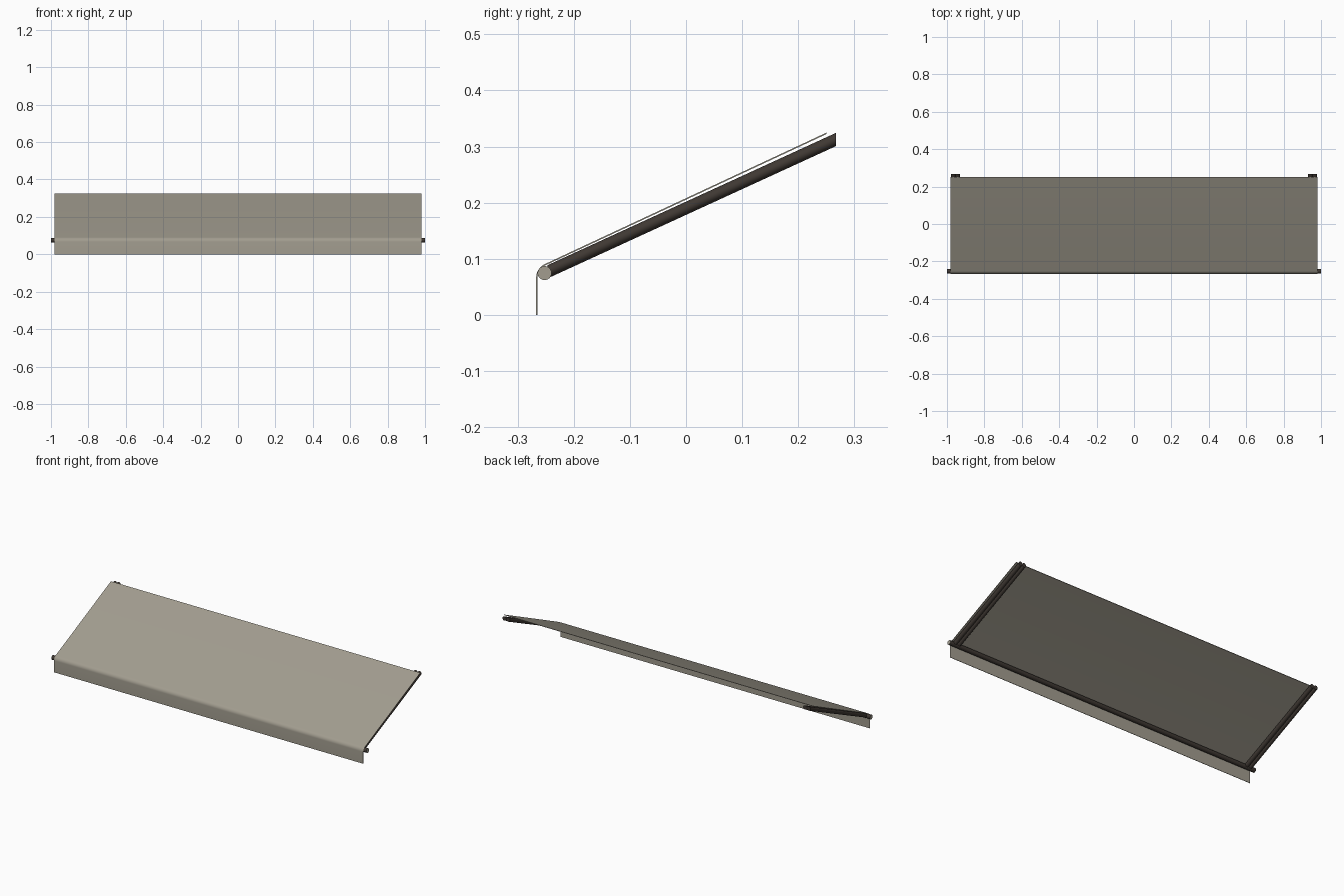
import bpy, bmesh, math

if "Cube" in bpy.data.objects:
    bpy.data.objects.remove(bpy.data.objects["Cube"])


def material(name, rgb):
    m = bpy.data.materials.new(name)
    m.diffuse_color = (*rgb, 1)
    m.use_nodes = True
    m.node_tree.nodes["Principled BSDF"].inputs["Base Color"].default_value = m.diffuse_color
    return m


CLOTH = material("canvas_taupe", (0.36, 0.335, 0.275))
FRAME = material("dark_brown_metal", (0.05, 0.04, 0.033))


def finish(name, bm, mats):
    bmesh.ops.recalc_face_normals(bm, faces=bm.faces)
    me = bpy.data.meshes.new(name)
    bm.to_mesh(me)
    bm.free()
    ob = bpy.data.objects.new(name, me)
    bpy.context.collection.objects.link(ob)
    for m in mats:
        me.materials.append(m)
    bpy.ops.object.select_all(action='DESELECT')
    ob.select_set(True)
    bpy.context.view_layer.objects.active = ob
    bpy.ops.object.shade_smooth_by_angle(angle=math.radians(35))
    return ob


def loft(bm, a, b, caps=True):
    """Join two matching rings of points into a tube."""
    va, vb = [bm.verts.new(p) for p in a], [bm.verts.new(p) for p in b]
    n = len(a)
    for i in range(n):
        bm.faces.new((va[i], va[(i + 1) % n], vb[(i + 1) % n], vb[i]))
    return [bm.faces.new(va), bm.faces.new(vb)]


def ring(r, n=24):
    return [(r * math.cos(2 * math.pi * i / n), r * math.sin(2 * math.pi * i / n)) for i in range(n)]


# canopy: sloping sheet, rounded over the front bar, hanging valance
W, T = 0.982, 0.0024
SLOPE = math.atan2(0.232, 0.497)
cy, cz, R = -0.2405, 0.0665, 0.0265
outer, inner = [], []
for rad, pts in ((R, outer), (R - T, inner)):
    pts.append((cy - rad, 0.0))
    for i in range(9):
        a = math.pi - (math.pi / 2 - SLOPE) * i / 8
        pts.append((cy + rad * math.cos(a), cz + rad * math.sin(a)))
    y, z = pts[-1]
    pts.append((0.25, z + (0.25 - y) * math.tan(SLOPE)))
prof = outer + inner[::-1]
bm = bmesh.new()
va = [bm.verts.new((-W, y, z)) for y, z in prof]
vb = [bm.verts.new((W, y, z)) for y, z in prof]
n = len(prof)
for i in range(n):
    j = (i + 1) % n
    bm.faces.new((va[i], va[j], vb[j], vb[i]))
for v in (va, vb):
    for i in range(n // 2 - 1):
        bm.faces.new((v[i], v[i + 1], v[n - 2 - i], v[n - 1 - i]))
finish("canopy", bm, [CLOTH])

# front bar with pale end caps
bm = bmesh.new()
c = ring(0.0125)
for f in loft(bm, [(-1, -0.252 + p, 0.0745 + q) for p, q in c],
              [(1, -0.252 + p, 0.0745 + q) for p, q in c]):
    f.material_index = 1
finish("front_bar", bm, [FRAME, CLOTH])

# paired side arms, cut vertically at the wall end
c = ring(0.0118)
for side, label in ((-1, "left"), (1, "right")):
    for k, x in enumerate((0.943, 0.9665)):
        bm = bmesh.new()
        loft(bm, [(side * x + p, -0.247, 0.0767 + q) for p, q in c],
             [(side * x + p, 0.267, 0.3125 + q) for p, q in c])
        finish(f"{label}_arm_{k + 1}", bm, [FRAME])
